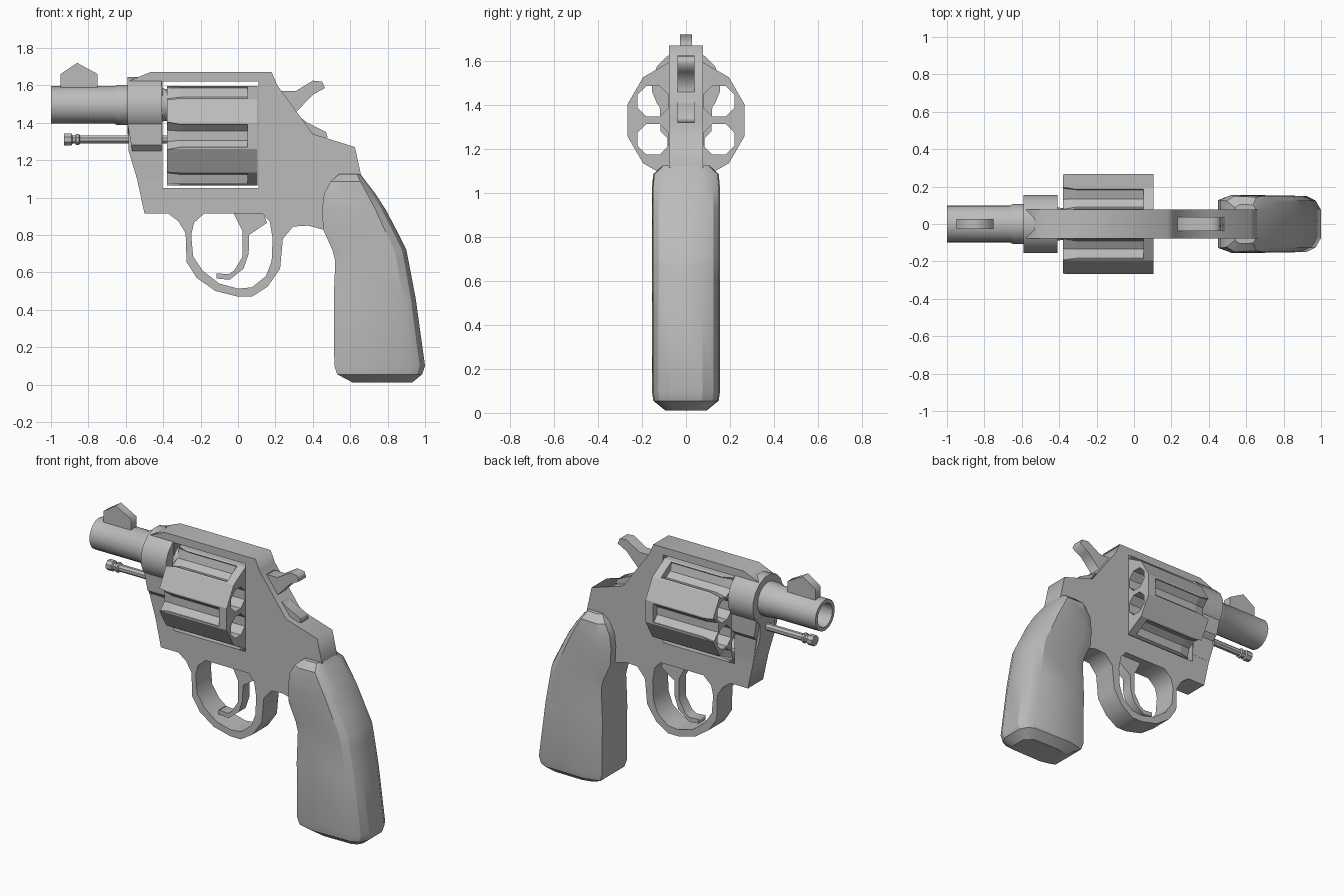
import bpy, bmesh
from math import pi, cos, sin, radians

if "Cube" in bpy.data.objects:
    bpy.data.objects.remove(bpy.data.objects["Cube"])

steel = bpy.data.materials.new("plain grey")
steel.use_nodes = True
grey = (0.5, 0.5, 0.5, 1)
steel.diffuse_color = grey
steel.node_tree.nodes["Principled BSDF"].inputs["Base Color"].default_value = grey


def add_object(name, mesh, smooth=None):
    obj = bpy.data.objects.new(name, mesh)
    bpy.context.scene.collection.objects.link(obj)
    mesh.materials.clear()
    mesh.materials.append(steel)
    if smooth:
        bpy.ops.object.select_all(action='DESELECT')
        obj.select_set(True)
        bpy.context.view_layer.objects.active = obj
        bpy.ops.object.shade_smooth_by_angle(angle=radians(smooth))
    return obj


def finish(name, bm, smooth=None):
    bmesh.ops.remove_doubles(bm, verts=bm.verts, dist=0.0005)
    bmesh.ops.recalc_face_normals(bm, faces=bm.faces)
    mesh = bpy.data.meshes.new(name)
    bm.to_mesh(mesh)
    bm.free()
    return add_object(name, mesh, smooth)


def plate(name, half_width, *outlines):
    """Extrude a side outline (x, z); further outlines are holes."""
    curve = bpy.data.curves.new(name, 'CURVE')
    curve.dimensions = '2D'
    curve.fill_mode = 'BOTH'
    curve.extrude = half_width
    for points in outlines:
        spline = curve.splines.new('POLY')
        spline.points.add(len(points) - 1)
        for p, (x, z) in zip(spline.points, points):
            p.co = (x, z, 0, 1)
        spline.use_cyclic_u = True
    temp = bpy.data.objects.new(name + " curve", curve)
    mesh = bpy.data.meshes.new_from_object(temp)
    bpy.data.objects.remove(temp)
    bm = bmesh.new()
    bm.from_mesh(mesh)
    for v in bm.verts:
        x, z, y = v.co
        v.co = (x, y, z)
    return finish(name, bm)


def loft(name, rings, smooth=None):
    """Skin a list of closed rings and cap both ends."""
    bm = bmesh.new()
    loops = [[bm.verts.new(p) for p in ring] for ring in rings]
    n = len(loops[0])
    for a, b in zip(loops, loops[1:]):
        for i in range(n):
            j = (i + 1) % n
            bm.faces.new((a[i], a[j], b[j], b[i]))
    bm.faces.new(loops[0])
    bm.faces.new(loops[-1])
    return finish(name, bm, smooth)


def lathe(name, profile, z, sides, y=0, turn=0.0, smooth=None):
    """Turn a profile of (x, radius) about an axis along x."""
    angles = [turn + 2 * pi * i / sides for i in range(sides)]
    rings = [[(x, y + r * cos(a), z + r * sin(a)) for a in angles] for x, r in profile]
    return loft(name, rings, smooth)


# Frame with cylinder window and trigger guard opening
frame_outline = [
    (-0.59, 1.62), (-0.47, 1.67), (0.18, 1.67), (0.21, 1.6), (0.4, 1.34), (0.625, 1.27),
    (0.66, 1.11), (0.65, 0.95), (0.47, 0.825), (0.375, 0.85), (0.295, 0.845), (0.24, 0.78),
    (0.225, 0.62), (0.16, 0.525), (0.075, 0.47), (0, 0.47), (-0.12, 0.5), (-0.22, 0.57),
    (-0.275, 0.655), (-0.28, 0.81), (-0.32, 0.875), (-0.375, 0.915), (-0.5, 0.915),
    (-0.54, 1.1), (-0.585, 1.25)]
window = [(-0.405, 1.05), (0.11, 1.05), (0.11, 1.62), (-0.405, 1.62)]
guard_opening = [
    (-0.18, 0.915), (0.13, 0.915), (0.17, 0.87), (0.185, 0.78), (0.18, 0.66), (0.15, 0.58),
    (0.075, 0.52), (0, 0.513), (-0.1, 0.54), (-0.19, 0.61), (-0.24, 0.685),
    (-0.25, 0.8), (-0.235, 0.865)]
plate("frame", 0.078, frame_outline, window, guard_opening)

# Barrel, its collar and the crane below it
BARREL_Z, DRUM_Z, ROD_Z = 1.495, 1.33, 1.31
lathe("barrel", [(-0.38, 0), (-0.38, 0.085), (-0.58, 0.108), (-0.65, 0.106), (-0.66, 0.1),
                 (-1, 0.1), (-1, 0.076), (-0.45, 0.07), (-0.45, 0)], BARREL_Z, 16, smooth=35)
lathe("barrel_collar", [(-0.59, 0), (-0.59, 0.157), (-0.41, 0.157), (-0.41, 0)],
      BARREL_Z - 0.005, 16, turn=pi / 16, smooth=35)
crane_half = [(0.079, 1.1), (0.085, 1.25), (0.115, 1.28), (0.12, 1.4)]
crane_ring = crane_half + [(-y, z) for y, z in reversed(crane_half)]
loft("crane", [[(x - max(0, z - 1.1) * lean, y, z) for y, z in crane_ring]
               for x, lean in ((-0.54, 0.17), (-0.41, 0))])

# Front sight
plate("front_sight", 0.027,
      [(-0.95, 1.57), (-0.95, 1.66), (-0.86, 1.72), (-0.75, 1.66), (-0.75, 1.57)])

# Ejector rod with a ringed tip
lathe("ejector_rod", [(-0.93, 0), (-0.93, 0.034), (-0.89, 0.034), (-0.885, 0.024),
                      (-0.87, 0.024), (-0.865, 0.032), (-0.85, 0.032), (-0.845, 0.023),
                      (-0.37, 0.023), (-0.37, 0)], ROD_Z, 8, turn=pi / 8, smooth=35)

# Cylinder with six through chambers and six flutes
drum = lathe("cylinder", [(-0.38, 0), (-0.38, 0.276), (0.105, 0.276), (0.105, 0)],
             DRUM_Z, 12, turn=pi / 12)
for i in range(6):
    a = i * pi / 3
    b = a + pi / 6
    cuts = [
        lathe("flute_cutter", [(-0.45, 0.085), (-0.38, 0.08), (-0.31, 0.066), (0.05, 0.066)],
              DRUM_Z + 0.285 * sin(a), 8, 0.285 * cos(a), a + pi / 8),
        lathe("chamber_cutter", [(-0.5, 0.076), (0.2, 0.076)],
              DRUM_Z + 0.173 * sin(b), 8, 0.173 * cos(b), pi / 8)]
    for cutter in cuts:
        cutter.hide_render = True
        mod = drum.modifiers.new("cut", 'BOOLEAN')
        mod.object = cutter
        mod.operation = 'DIFFERENCE'
        mod.solver = 'EXACT'
# Bake the cuts, then drop the cutters
bpy.context.view_layer.update()
carved = bpy.data.meshes.new_from_object(
    drum.evaluated_get(bpy.context.evaluated_depsgraph_get()))
drum.modifiers.clear()
drum.data = carved
for obj in [o for o in bpy.data.objects if "_cutter" in o.name]:
    bpy.data.objects.remove(obj)

# Hammer
plate("hammer", 0.038, [
    (0.2, 1.57), (0.31, 1.57), (0.4, 1.625), (0.45, 1.62), (0.465, 1.585), (0.4, 1.55),
    (0.305, 1.45), (0.37, 1.4), (0.47, 1.35), (0.48, 1.32), (0.38, 1.33), (0.24, 1.42)])

# Trigger
plate("trigger", 0.035, [
    (-0.03, 0.93), (0.025, 0.82), (0.025, 0.685), (-0.02, 0.61), (-0.05, 0.59), (-0.115, 0.595),
    (-0.115, 0.567), (-0.045, 0.56), (0.03, 0.62), (0.057, 0.7), (0.06, 0.8),
    (0.155, 0.865), (0.13, 0.93)])

# Grip: height, front edge, back edge, width factor
grip_levels = [
    (0.01, 0.615, 0.93, 0.6), (0.055, 0.53, 0.985, 0.96), (0.1, 0.515, 1, 1),
    (0.46, 0.512, 0.95, 1), (0.66, 0.52, 0.912, 1), (0.72, 0.505, 0.9, 1),
    (0.83, 0.455, 0.845, 1), (0.935, 0.45, 0.79, 1), (1.02, 0.46, 0.735, 1),
    (1.085, 0.495, 0.685, 0.96), (1.125, 0.54, 0.655, 0.68)]
grip_rings = []
for z, front, back, k in grip_levels:
    depth = back - front
    half = [(front, 0.128 * k), (front + 0.22 * depth, 0.155 * k),
            (back - 0.16 * depth, 0.15 * k), (back - 0.06 * depth, 0.125 * k), (back, 0.075 * k)]
    grip_rings.append([(x, y, z) for x, y in half] + [(x, -y, z) for x, y in reversed(half)])
loft("grip", grip_rings, smooth=28)
